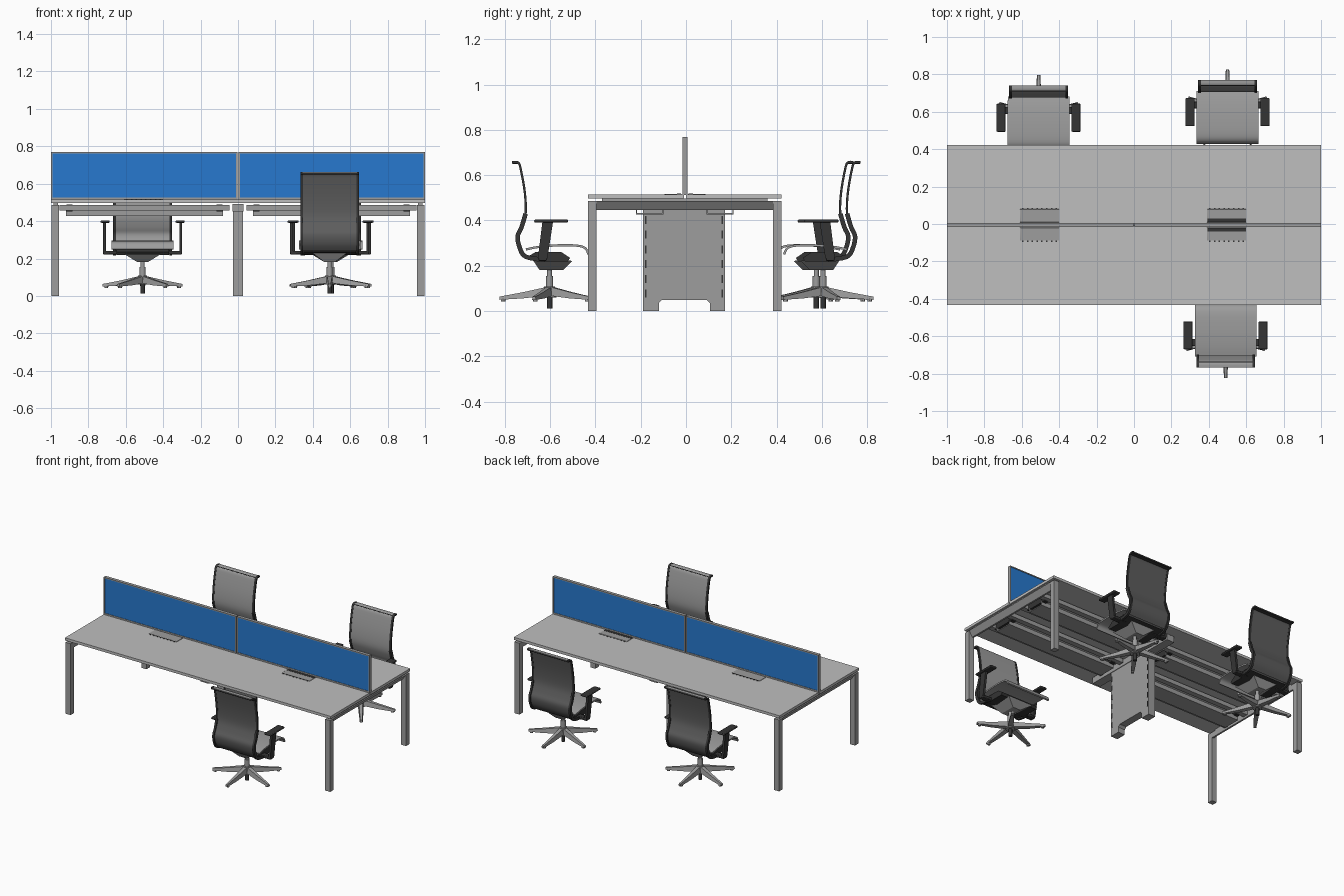
import bpy, bmesh, math
from mathutils import Matrix, Vector

if "Cube" in bpy.data.objects:
    bpy.data.objects.remove(bpy.data.objects["Cube"])

def mat(name, r, g, b):
    m = bpy.data.materials.new(name)
    m.diffuse_color = (r, g, b, 1)
    m.use_nodes = True
    m.node_tree.nodes["Principled BSDF"].inputs["Base Color"].default_value = m.diffuse_color
    return m

TOP = mat("light grey top", .52, .52, .52)
METAL = mat("grey metal", .34, .34, .34)
BLUE = mat("blue fabric", .02, .19, .62)
DARK = mat("dark plastic", .035, .035, .035)
MESH = mat("dark grey mesh", .11, .11, .11)
I = Matrix.Identity(4)

def finish(bm, name, m, M=I):
    bmesh.ops.recalc_face_normals(bm, faces=bm.faces)
    bm.transform(M)
    me = bpy.data.meshes.new(name)
    bm.to_mesh(me)
    bm.free()
    me.materials.append(m)
    for p in me.polygons:
        p.use_smooth = True
    me.set_sharp_from_angle(angle=math.radians(30))
    ob = bpy.data.objects.new(name, me)
    bpy.context.collection.objects.link(ob)
    return ob

def rings(name, loops, m, M=I):
    """Skin equal-sized vertex loops and cap both ends."""
    bm = bmesh.new()
    vs = [[bm.verts.new(p) for p in lp] for lp in loops]
    n = len(vs[0])
    for a, b in zip(vs, vs[1:]):
        for i in range(n):
            bm.faces.new((a[i], a[(i + 1) % n], b[(i + 1) % n], b[i]))
    bm.faces.new(vs[0])
    bm.faces.new(vs[-1])
    return finish(bm, name, m, M)

def box(name, x0, x1, y0, y1, z0, z1, m, M=I, bevel=0):
    rect = lambda z: [(x0, y0, z), (x1, y0, z), (x1, y1, z), (x0, y1, z)]
    ob = rings(name, [rect(z0), rect(z1)], m, M)
    if bevel:
        b = ob.modifiers.new("round", 'BEVEL')
        b.width, b.segments = bevel, 2
    return ob

def prism(name, outline, x0, x1, m, M=I):
    """Extrude a (y, z) outline along x."""
    return rings(name, [[(x, y, z) for y, z in outline] for x in (x0, x1)], m, M)

def cylinder(name, r0, r1, z0, z1, m, M=I, n=20):
    circ = lambda r, z: [(r * math.cos(2 * math.pi * i / n), r * math.sin(2 * math.pi * i / n), z) for i in range(n)]
    return rings(name, [circ(r0, z0), circ(r1, z1)], m, M)

def smooth_path(pts, k=4):
    """Catmull-Rom curve through (y, z) points."""
    p = [Vector(q) for q in [pts[0]] + pts + [pts[-1]]]
    out = []
    for a, b, c, d in zip(p, p[1:], p[2:], p[3:]):
        for i in range(k):
            t = i / k
            out.append(.5 * (2 * b + (c - a) * t + (2 * a - 5 * b + 4 * c - d) * t * t + (3 * b - a - 3 * c + d) * t ** 3))
    return out + [p[-1]]

def sheet(name, pts, x0, x1, t, m, M=I, shift=0):
    """Sweep a flat strip from x0 to x1 along a (y, z) path; t is thickness."""
    path, loops = smooth_path(pts), []
    for i, p in enumerate(path):
        d = (path[min(i + 1, len(path) - 1)] - path[max(i - 1, 0)]).normalized()
        nrm = Vector((-d.y, d.x))
        a, b = p + nrm * (shift + t / 2), p + nrm * (shift - t / 2)
        loops.append([(x0, a.x, a.y), (x1, a.x, a.y), (x1, b.x, b.y), (x0, b.x, b.y)])
    return rings(name, loops, m, M)

# ---------- desk ----------
YC = -.005
box("front_top", -1, 1, -.432, YC - .004, .497, .515, TOP)
box("back_top", -1, 1, YC + .004, .422, .497, .515, TOP)

# end frames: legs, sloped beams and spacers
for s in (-1, 1):
    for y0, y1, n in ((-.432, -.394, "front"), (.384, .422, "back")):
        box(n + "_leg", min(s * .958, s * .996), max(s * .958, s * .996), y0, y1, 0, .485, METAL)
    a, b = -.432, .422
    rings("end_beam", [[(s * .996, a, .485), (s * .996, b, .485), (s * .958, b, .485), (s * .958, a, .485)],
                       [(s * .97, a + .038, .447), (s * .97, b - .038, .447),
                        (s * .958, b - .038, .447), (s * .958, a + .038, .447)]], METAL)
    box("end_spacer", s * .975 - .012, s * .975 + .012, -.37, .36, .485, .497, METAL)

# long rails and cable trays on each half
for x0, x1 in ((-.955, -.045), (.045, .955)):
    for y in (-.25, -.07, .06, .24):
        box("rail", x0, x1, y - .018, y + .018, .457, .485, METAL)
    for y in (-.16, .15):
        box("cable_tray", x0 + .035, x1 - .035, y - .06, y + .06, .427, .433, METAL)
        for e in (-.06, .056):
            box("tray_side", x0 + .035, x1 - .035, y + e, y + e + .004, .427, .457, METAL)
        for x in (x0 + .055, x1 - .055):
            box("tray_bracket", x - .016, x + .016, y - .08, y + .08, .45, .49, DARK)

# centre support: notched cable panel with slots and a cross beam
box("centre_beam", -.03, .03, -.36, .35, .45, .492, METAL)
prism("centre_panel", [(-.19, 0), (-.12, 0), (-.12, .035), (-.105, .05), (.09, .05), (.105, .035), (.105, 0),
                       (.172, 0), (.172, .45), (-.19, .45)], -.026, .026, METAL)
for s in (-1, 1):
    for y in (-.178, .16):
        for i in range(6):
            z = .06 + i * .065
            box("panel_slot", s * .026 - .002, s * .026 + .002, y - .003, y + .003, z, z + .035, DARK)

# divider screens: blue panel in a thin frame
for x0, x1 in ((-1, -.003), (.003, 1)):
    box("screen_panel", x0 + .006, x1 - .006, YC - .008, YC + .008, .524, .763, BLUE)
    for z0, z1 in ((.513, .525), (.762, .769)):
        box("screen_rail", x0, x1, YC - .011, YC + .011, z0, z1, METAL)
    for a in (x0, x1 - .007):
        box("screen_post", a, a + .007, YC - .011, YC + .011, .513, .769, METAL)

# cable flaps with comb teeth either side of the screens
for xc in (-.505, .495):
    for s in (-1, 1):
        y0, y1 = sorted((YC + s * .014, YC + s * .084))
        box("cable_flap", xc - .105, xc + .105, y0, y1, .512, .518, METAL, bevel=.002)
        for i in range(8):
            x = xc - .09 + i * .0257
            box("flap_tooth", x - .004, x + .004, YC + s * .086 - .004, YC + s * .086 + .004, .512, .518, DARK)
        if xc > 0:
            y = YC + s * .026
            box("flap_opening", xc - .103, xc + .103, y - .009, y + .009, .516, .519, DARK)

# ---------- chair (faces +y before turning) ----------
BACK = [(-.165, .658), (-.138, .655), (-.126, .62), (-.109, .52), (-.106, .43), (-.124, .37),
        (-.141, .33), (-.132, .28), (-.108, .243)]
FOOT = [(-.106, .43), (-.124, .37), (-.141, .33), (-.132, .28), (-.105, .24), (-.02, .226)]
SEAT = [(-.105, .272), (-.05, .283), (.03, .29), (.12, .289), (.158, .277), (.172, .25)]

def chair(x, y, turn):
    M = Matrix.Translation((x, y, 0)) @ Matrix.Rotation(turn, 4, 'Z')
    # backrest
    sheet("back_front_mesh", BACK, -.145, .145, .003, METAL, M, .002)
    sheet("back_rear_mesh", BACK, -.145, .145, .003, MESH, M, -.002)
    box("back_top_bar", -.155, .155, -.166, -.134, .650, .659, DARK, M, .003)
    for s in (-1, 1):
        a, b = sorted((s * .143, s * .157))
        sheet("back_side_bar", BACK, a, b, .01, DARK, M)
        sheet("back_lower_arm", FOOT, a, b, .02, DARK, M)
        # armrest
        a, b = sorted((s * .176, s * .225))
        box("arm_pad", a, b, -.068, .082, .391, .404, DARK, M, .005)
        a, b = sorted((s * .196, s * .211))
        prism("arm_post", [(-.052, .232), (-.01, .232), (.015, .393), (-.032, .393)], a, b, DARK, M)
        a, b = sorted((s * .11, s * .211))
        box("arm_link", a, b, -.05, -.012, .222, .24, DARK, M, .004)
    # seat and its carrier
    sheet("seat", SEAT, -.165, .165, .01, METAL, M)
    prism("seat_carrier", [(-.105, .235), (-.02, .219), (.08, .219), (.09, .235), (.05, .262), (-.06, .262)],
          -.14, .14, DARK, M)
    rings("seat_mechanism", [[(-.03, -.045, .182), (.03, -.045, .182), (.03, .06, .182), (-.03, .06, .182)],
                             [(-.095, -.078, .232), (.095, -.078, .232), (.095, .1, .222), (-.095, .1, .222)]], METAL, M)
    # column and piston
    cylinder("column", .016, .016, .1, .155, METAL, M)
    cylinder("column_top", .011, .011, .15, .19, METAL, M)
    cylinder("piston", .012, .012, .012, .09, DARK, M)
    cylinder("base_hub", .03, .024, .06, .108, METAL, M)
    # five-star base, one arm pointing back
    for i in range(5):
        R = M @ Matrix.Rotation(-math.pi / 2 + i * 2 * math.pi / 5, 4, 'Z')
        loop = lambda r, w, z0, z1: [(r, -w, z0), (r, w, z0), (r, w * .7, z1), (r, -w * .7, z1)]
        rings("base_arm", [loop(.015, .018, .068, .106), loop(.12, .014, .056, .083), loop(.222, .009, .05, .064)], METAL, R)
        cylinder("base_foot", .01, .01, .043, .055, METAL, R @ Matrix.Translation((.205, 0, 0)), 12)

chair(.49, -.602, 0)
chair(.5, .605, math.pi)
chair(-.51, .575, math.pi)
